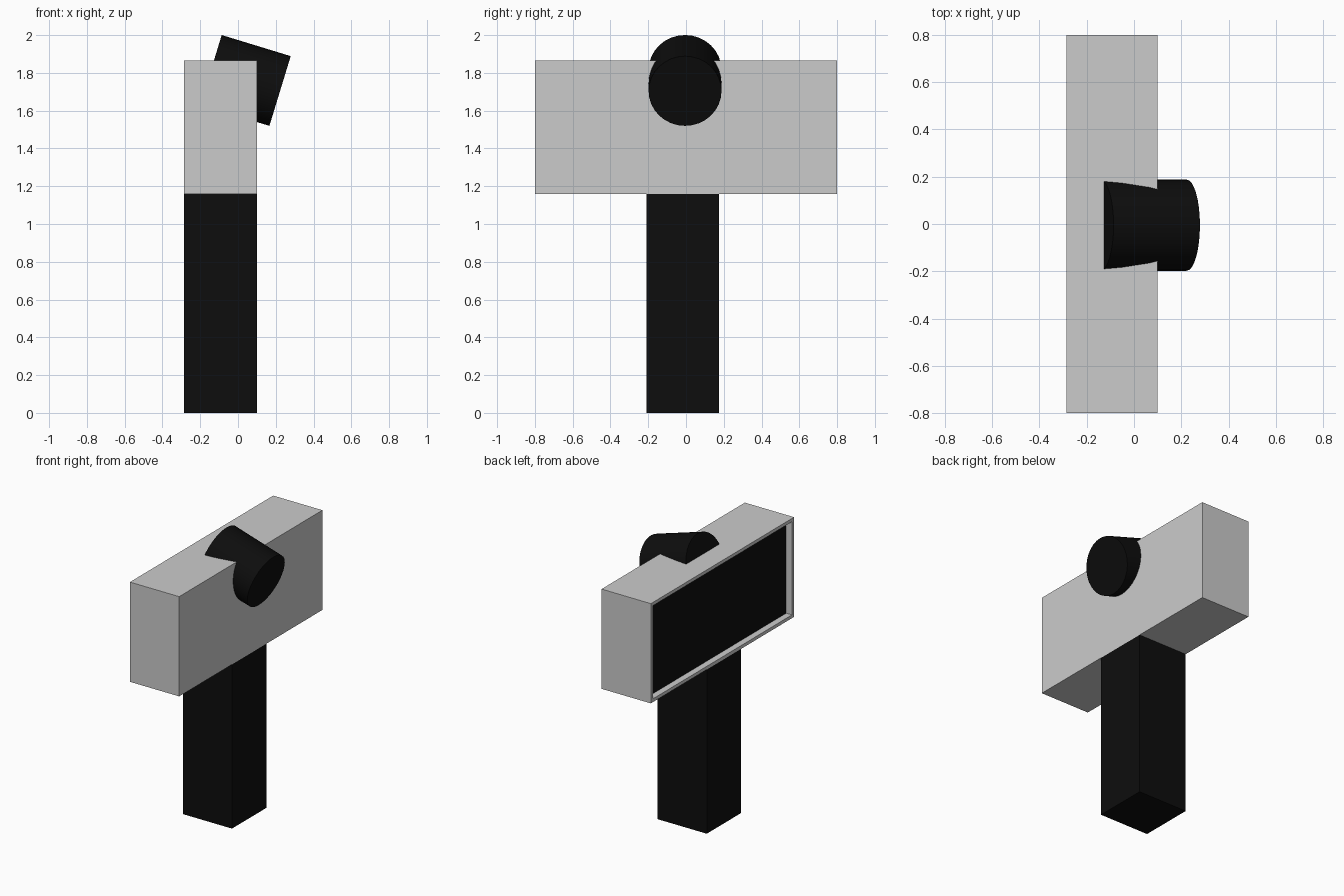
import bpy, bmesh, math

if "Cube" in bpy.data.objects:
    bpy.data.objects.remove(bpy.data.objects["Cube"])

black = bpy.data.materials.new("matte_black")
black.diffuse_color = (0.004, 0.004, 0.004, 1)
black.use_nodes = True
black.node_tree.nodes["Principled BSDF"].inputs["Base Color"].default_value = black.diffuse_color
grey = bpy.data.materials.new("body_grey")
grey.diffuse_color = (0.8, 0.8, 0.8, 1)
grey.use_nodes = True
grey.node_tree.nodes["Principled BSDF"].inputs["Base Color"].default_value = grey.diffuse_color


def box(name, lo, hi, *mats):
    bpy.ops.mesh.primitive_cube_add(size=1, location=[(a + b) / 2 for a, b in zip(lo, hi)])
    ob = bpy.context.object
    ob.name = name
    ob.scale = [b - a for a, b in zip(lo, hi)]
    bpy.ops.object.transform_apply(location=False, rotation=False, scale=True)
    for m in mats:
        ob.data.materials.append(m)
    return ob


# Square handle
box("handle", (-0.285, -0.21, 0), (0.1, 0.175, 1.16), black)

# Wide housing with a recessed dark screen on its -x side
housing = box("housing", (-0.285, -0.8, 1.16), (0.1, 0.8, 1.865), grey, black)
bm = bmesh.new()
bm.from_mesh(housing.data)
bm.normal_update()
face = next(f for f in bm.faces if f.normal.x < -0.9)
bmesh.ops.inset_individual(bm, faces=[face], thickness=0.033)
floor = bmesh.ops.extrude_discrete_faces(bm, faces=[face])["faces"][0]
bmesh.ops.translate(bm, verts=floor.verts, vec=(0.045, 0, 0))
floor.material_index = 1
bm.to_mesh(housing.data)
bm.free()

# Tilted lens barrel sunk into the top front edge of the housing
bpy.ops.mesh.primitive_cylinder_add(vertices=32, radius=0.193, depth=0.382,
                                    location=(0.04, -0.005, 1.76),
                                    rotation=(0, math.radians(107), 0))
lens = bpy.context.object
lens.name = "lens_barrel"
lens.data.materials.append(black)
bpy.ops.object.shade_smooth_by_angle()
